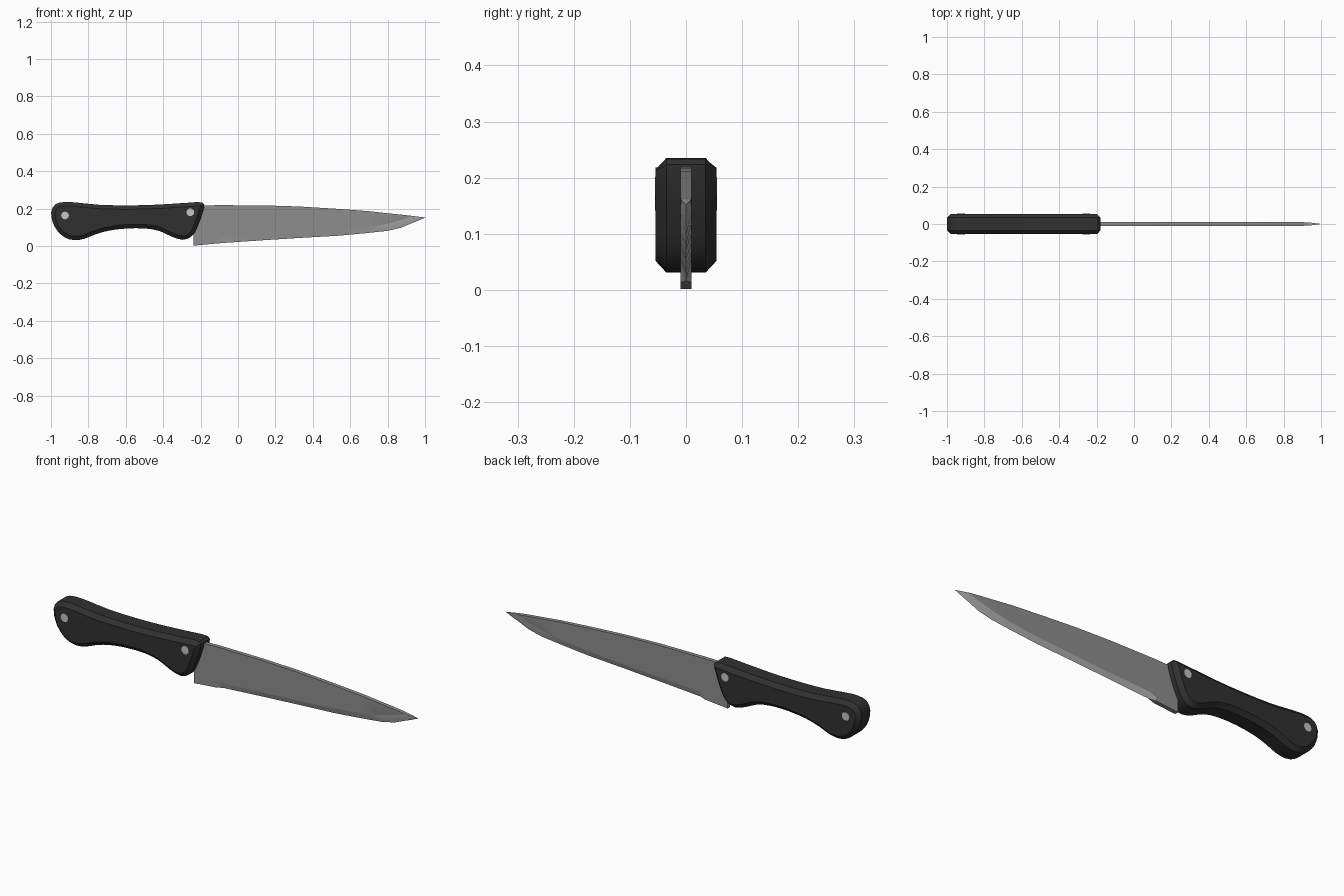
import bpy, bmesh, math
from mathutils import Vector

cube = bpy.data.objects.get("Cube")
if cube:
    bpy.data.objects.remove(cube, do_unlink=True)


def material(name, value):
    mat = bpy.data.materials.new(name)
    mat.use_nodes = True
    color = (value, value, value, 1)
    mat.diffuse_color = color
    mat.node_tree.nodes["Principled BSDF"].inputs["Base Color"].default_value = color
    return mat


black = material("black_handle", 0.03)
steel = material("blade_steel", 0.27)
edge_steel = material("bright_edge_steel", 0.42)
silver = material("rivet_silver", 0.55)


def finish(bm, name, mats, angle):
    bmesh.ops.remove_doubles(bm, verts=bm.verts, dist=0.0002)
    bmesh.ops.recalc_face_normals(bm, faces=bm.faces)
    mesh = bpy.data.meshes.new(name)
    bm.to_mesh(mesh)
    bm.free()
    for mat in mats:
        mesh.materials.append(mat)
    obj = bpy.data.objects.new(name, mesh)
    bpy.context.collection.objects.link(obj)
    bpy.ops.object.select_all(action='DESELECT')
    obj.select_set(True)
    bpy.context.view_layer.objects.active = obj
    bpy.ops.object.shade_smooth_by_angle(angle=math.radians(angle))
    return obj


def loft(bm, rings):
    """Skin closed rings of points, cap both ends, return side faces per span."""
    loops = [[bm.verts.new(p) for p in ring] for ring in rings]
    spans = []
    for a, b in zip(loops, loops[1:]):
        n = len(a)
        spans.append([bm.faces.new((a[i], a[(i + 1) % n], b[(i + 1) % n], b[i]))
                      for i in range(n)])
    bm.faces.new(loops[0])
    bm.faces.new(loops[-1])
    return spans


def rounded(points):
    """Add a curve midpoint between each pair of profile points."""
    pts = [Vector(p) for p in points]
    n = len(pts)
    out = []
    for i in range(n):
        a, b, c, d = pts[i - 1], pts[i], pts[(i + 1) % n], pts[(i + 2) % n]
        out += [b, (b + c) * 0.5625 - (a + d) * 0.0625]
    return out


def inset(pts, dist):
    """Shrink a counter-clockwise profile."""
    out = []
    for i, p in enumerate(pts):
        t = (pts[(i + 1) % len(pts)] - pts[i - 1]).normalized()
        out.append(p + Vector((-t.y, t.x)) * dist)
    return out


# Handle: chamfered slab with a finger curve along the underside
profile = rounded([
    (-0.875, 0.031), (-0.82, 0.039), (-0.76, 0.063), (-0.69, 0.082), (-0.6, 0.093),
    (-0.5, 0.094), (-0.42, 0.08), (-0.355, 0.05), (-0.295, 0.033), (-0.25, 0.05),
    (-0.22, 0.095), (-0.183, 0.2), (-0.192, 0.233), (-0.27, 0.231), (-0.43, 0.221),
    (-0.58, 0.217), (-0.74, 0.22), (-0.86, 0.232), (-0.93, 0.235), (-0.978, 0.222),
    (-0.999, 0.18), (-0.99, 0.125), (-0.965, 0.08), (-0.925, 0.045)])
small = inset(profile, 0.021)
bm = bmesh.new()
loft(bm, [[(p.x, y, p.y) for p in ring] for ring, y in
          ((small, -0.0545), (profile, -0.035), (profile, 0.035), (small, 0.0545))])
finish(bm, "handle", [black], 30)

# Blade: stations of x, spine height, bevel shoulder height, edge height, half widths
stations = [
    (-0.238, 0.215, 0.03, 0.002, 0.01, 0.01),
    (-0.115, 0.218, 0.03, 0.013, 0.01, 0.01),
    (-0.08, 0.218, 0.045, 0.016, 0.01, 0),
    (0.14, 0.217, 0.057, 0.031, 0.01, 0),
    (0.33, 0.211, 0.068, 0.043, 0.01, 0),
    (0.54, 0.198, 0.083, 0.055, 0.01, 0),
    (0.7, 0.186, 0.1, 0.07, 0.01, 0),
    (0.8, 0.175, 0.119, 0.081, 0.01, 0),
    (0.87, 0.168, 0.138, 0.097, 0.01, 0),
    (0.93, 0.161, 0.158, 0.122, 0.009, 0),
    (0.97, 0.156, 0.155, 0.138, 0.004, 0),
    (1.0, 0.1525, 0.152, 0.151, 0.0003, 0)]
bm = bmesh.new()
spans = loft(bm, [[(x, w, top), (x, -w, top), (x, -w, mid),
                   (x, -e, low), (x, e, low), (x, w, mid)]
                  for x, top, mid, low, w, e in stations])
for span in spans[1:]:
    for side in (2, 3, 4):
        span[side].material_index = 1
for face in spans[-1] + spans[-2]:
    face.material_index = 1
finish(bm, "blade", [steel, edge_steel], 15)

# Rivets: pins running through the handle, showing on both sides
for name, x, z in (("rear_rivet", -0.925, 0.163), ("front_rivet", -0.255, 0.18)):
    bm = bmesh.new()
    ring = [(x + 0.021 * math.cos(a), z + 0.021 * math.sin(a))
            for a in (math.tau * i / 12 for i in range(12))]
    loft(bm, [[(px, y, pz) for px, pz in ring] for y in (-0.0555, 0.0555)])
    finish(bm, name, [silver], 40)
